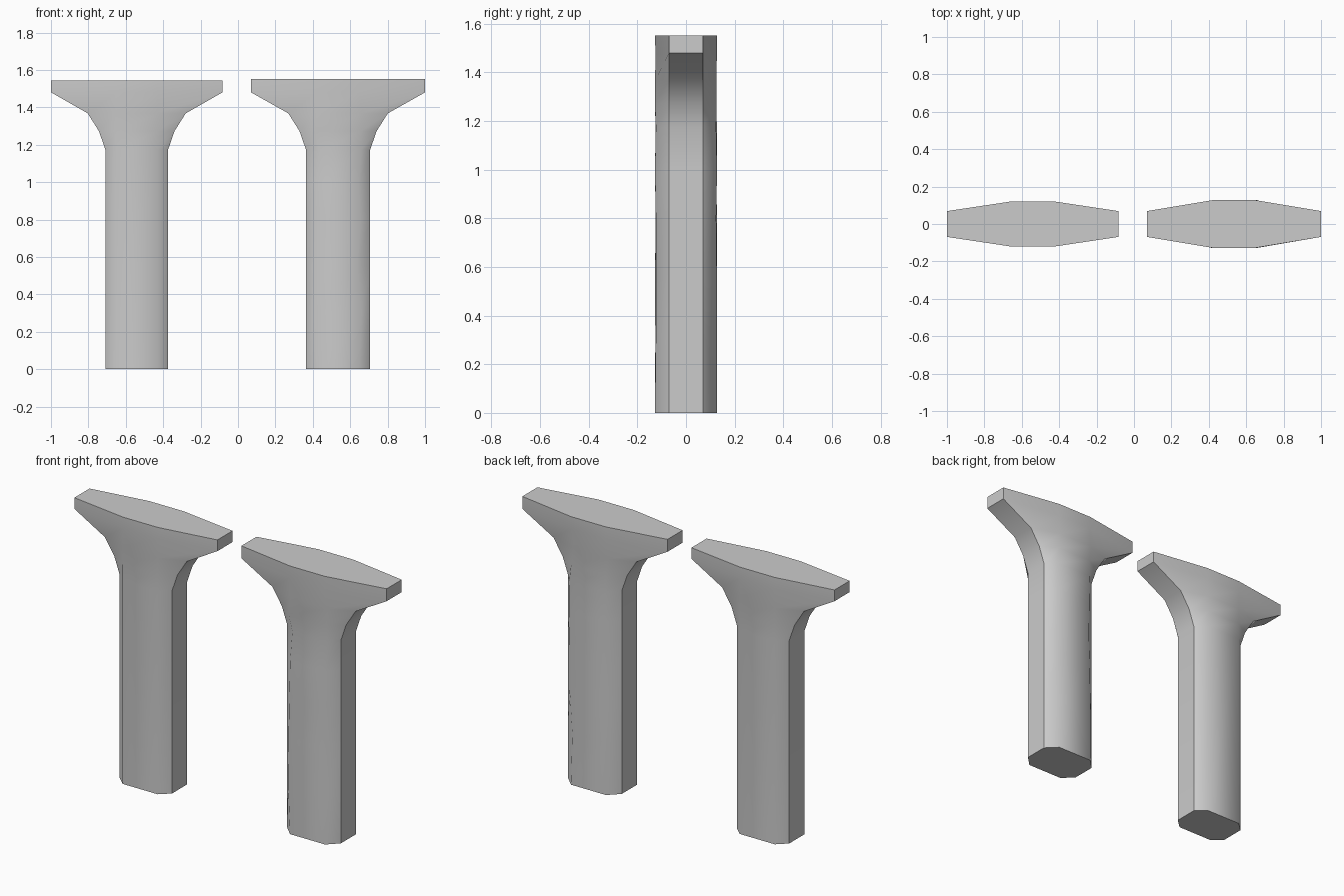
import bpy, bmesh, random

if "Cube" in bpy.data.objects:
    bpy.data.objects.remove(bpy.data.objects["Cube"])

random.seed(4)
MID_X, END_Y = 0.112, 0.069   # front flat half width, end face half depth
FLARE = [(0.0, 0.168), (1.175, 0.168), (1.273, 0.202), (1.368, 0.262),
         (1.48, 0.458), (1.545, 0.458)]


def ring_points(half_w, half_d, mid):
    """Eight-sided section: flat ends, flat front and back, angled sides."""
    return [(half_w, -END_Y), (half_w, END_Y), (mid, half_d), (-mid, half_d),
            (-half_w, END_Y), (-half_w, -END_Y), (-mid, -half_d), (mid, -half_d)]


def make_post(name, cx, levels, half_d, wobble=0.0):
    bm = bmesh.new()
    rings = []
    for i, (z, w) in enumerate(levels):
        ring = []
        for k, (x, y) in enumerate(ring_points(w, half_d, MID_X)):
            # uneven hand-carved ridges on the rough post
            if wobble and k in (2, 3, 6, 7) and 0 < i < len(levels) - 1:
                x += random.uniform(-wobble, wobble)
                y -= (1 if y > 0 else -1) * random.uniform(0, wobble * 0.3)
            ring.append(bm.verts.new((cx + x, y, z)))
        rings.append(ring)
    for a, b in zip(rings, rings[1:]):
        for k in range(8):
            n = (k + 1) % 8
            bm.faces.new((a[k], a[n], b[n], b[k])).smooth = True
    bm.faces.new(rings[0][::-1])
    bm.faces.new(rings[-1])
    # crisp edges: both caps, the end-face columns and the flange lower lip
    for r in (rings[0], rings[-1]):
        for k in range(8):
            bm.edges.get((r[k], r[(k + 1) % 8])).smooth = False
    for k in (0, 1, 4, 5):
        for a, b in zip(rings, rings[1:]):
            bm.edges.get((a[k], b[k])).smooth = False
    for k in (0, 4):
        bm.edges.get((rings[-2][k], rings[-2][k + 1])).smooth = False
    bmesh.ops.recalc_face_normals(bm, faces=bm.faces)
    me = bpy.data.meshes.new(name)
    bm.to_mesh(me)
    bm.free()
    ob = bpy.data.objects.new(name, me)
    bpy.context.collection.objects.link(ob)
    return ob


# clean post
make_post("smooth_post", -0.5415, FLARE, 0.121)

# slightly larger, worn post with extra uneven levels along the shaft
shaft = [(0.0, 0.172)] + [(z, 0.172) for z in (0.3, 0.55, 0.8, 1.0)]
head = [(z + (0.005 if z > 1.5 else 0), w + 0.004) for z, w in FLARE[1:-2]]
lip = [(1.48, 0.465), (1.552, 0.465)]
make_post("worn_post", 0.535, shaft + head + lip, 0.128, wobble=0.016)
